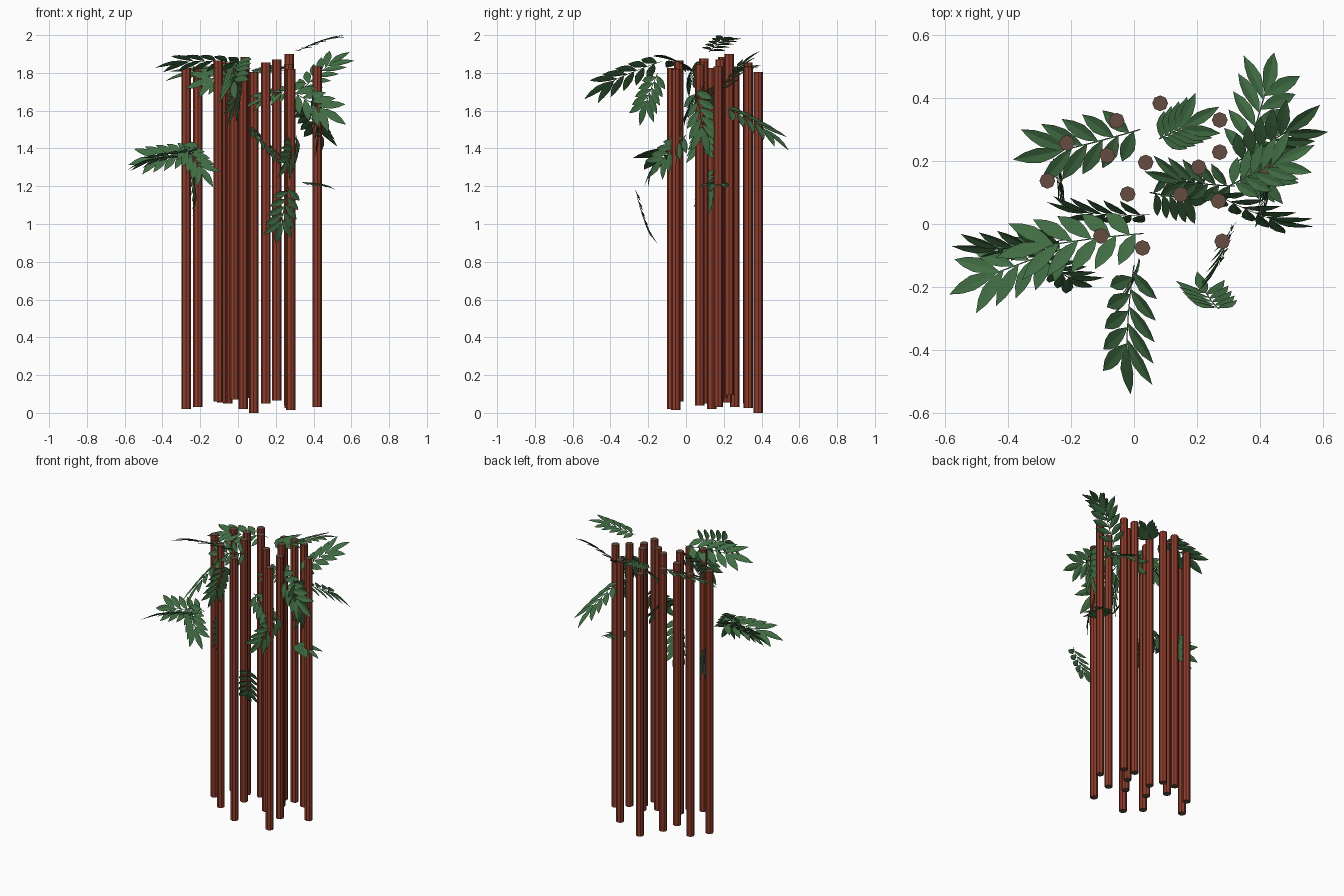
import bpy, bmesh, math
from mathutils import Vector

if "Cube" in bpy.data.objects:
    bpy.data.objects.remove(bpy.data.objects["Cube"])


def material(name, col):
    m = bpy.data.materials.new(name)
    m.diffuse_color = (*col, 1)
    m.use_nodes = True
    m.node_tree.nodes["Principled BSDF"].inputs["Base Color"].default_value = m.diffuse_color
    return m


RED = material("red_brown_cane", (0.27, 0.047, 0.025))
CUT = material("cut_end_brown", (0.13, 0.072, 0.052))
LEAF = material("leaf_green", (0.052, 0.15, 0.056))


def finish(bm, name, mats):
    me = bpy.data.meshes.new(name)
    bm.to_mesh(me)
    bm.free()
    for m in mats:
        me.materials.append(m)
    ob = bpy.data.objects.new(name, me)
    bpy.context.collection.objects.link(ob)
    return ob


# Canes all share one length; each is placed at x, y and lifted a little
CANE_LENGTH = 1.805
CANES = [
    (.083, .383, 0), (-.055, .328, .05), (.272, .33, .025), (-.213, .257, .03),
    (.272, .228, .095), (-.085, .218, .055), (.037, .195, .08), (.205, .18, .065),
    (-.275, .137, .02), (-.02, .095, .07), (.148, .094, .05), (.268, .073, .04),
    (-.105, -.038, .06), (.027, -.076, .02), (.28, -.055, .015), (.42, .17, .03),
]


def cane(name, x, y, lift):
    bm = bmesh.new()
    bmesh.ops.create_cone(bm, cap_ends=True, segments=8, radius1=.025,
                          radius2=.025, depth=CANE_LENGTH)
    bmesh.ops.translate(bm, verts=bm.verts, vec=(x, y, lift + CANE_LENGTH / 2))
    bm.normal_update()
    for f in bm.faces:
        f.material_index = 1 if abs(f.normal.z) > .5 else 0
    finish(bm, name, [RED, CUT])


for i, c in enumerate(CANES):
    cane(f"cane_{i}", *c)


# One folded, pointed leaflet: two halves meeting on a midrib
def leaflet(bm, base, along, normal, length, width):
    along = along.normalized()
    side = normal.cross(along).normalized()
    steps = [k / 4 for k in range(5)]
    mid = [bm.verts.new(base + along * length * t - normal * length * .08 * t * t)
           for t in steps]
    for s in (-1, 1):
        edge = []
        for m, t in zip(mid[:-1], steps):
            w = width / 2 * max(math.sin(math.pi * t), .05)
            edge.append(bm.verts.new(m.co + side * s * w + normal * w * .2))
        for k in range(4):
            q = [mid[k], mid[k + 1], edge[k]]
            if k < 3:
                q.insert(2, edge[k + 1])
            bm.faces.new(q if s < 0 else q[::-1])


# Frond: arched thin stem with paired leaflets and one at the tip
def frond(name, start, tip, roll, pairs=5):
    bm = bmesh.new()
    start, tip = Vector(start), Vector(tip)
    d = tip - start
    total = d.length
    d.normalize()
    size = min(max(total / .39, .85), 1.12)
    # Leaf plane faces up, then rolls about the stem
    right = d.cross(Vector((0, 0, 1))).normalized()
    up = right.cross(d)
    n = up * math.cos(math.radians(roll)) + right * math.sin(math.radians(roll))
    side = n.cross(d)
    leaf = .16 * size
    stem = total - leaf

    def point(t):
        u = t * stem / total
        return start + d * stem * t + n * .16 * total * u * (1 - u)

    # Stem as a slim ribbon
    rows = [[bm.verts.new(point(k / 5) + side * s * .002) for s in (-1, 1)]
            for k in range(6)]
    for a, b in zip(rows, rows[1:]):
        bm.faces.new([a[0], a[1], b[1], b[0]])
    # Leaflets get longer and lean forward toward the tip
    for k in range(pairs):
        t = .12 + .82 * k / (pairs - 1)
        for s in (-1, 1):
            ang = math.radians(58 - 22 * t) * s
            along = d * math.cos(ang) + side * math.sin(ang)
            leaflet(bm, point(t - .03 * s), along, n, leaf * (.6 + .35 * t), .045 * size)
    end = point(1)
    leaflet(bm, end, tip - end, n, (tip - end).length, .047 * size)
    finish(bm, name, [LEAF])


# Fronds: start, tip, roll in degrees
FRONDS = [
    # front
    ((0, -.13, 1.86), (-.02, -.545, 1.67), 38),
    ((.27, -.27, 1.2), (.2, -.16, .89), 212),
    ((.31, 0, 1.47), (.22, -.2, 1.25), -80),
    ((0, -.15, 1.8), (-.05, -.25, 1.52), -90),
    # left
    ((-.2, -.07, 1.38), (-.59, -.22, 1.3), 20),
    ((-.22, -.05, 1.38), (-.58, -.08, 1.32), -55),
    ((-.3, -.1, 1.43), (-.13, -.21, 1.2), 45),
    ((-.25, .15, 1.3), (-.23, .11, 1.04), -70),
    ((.03, -.03, 1.85), (-.44, -.1, 1.84), 25),
    ((.02, .3, 1.82), (-.385, .2, 1.77), -17),
    ((.05, .03, 1.82), (-.28, .06, 1.72), -65),
    # middle
    ((.08, .27, 1.8), (.27, .37, 1.84), 10),
    ((.05, .1, 1.52), (.24, .07, 1.3), 10),
    ((.32, .12, 1.72), (.03, .16, 1.62), -35),
    # right
    ((.35, .2, 1.62), (.45, .55, 1.4), 15),
    ((.3, .12, 1.91), (.57, .25, 2), -6),
    ((.33, .2, 1.7), (.588, .37, 1.92), 25),
    ((.25, .1, 1.72), (.57, -.02, 1.53), 65),
    ((.33, .17, 1.22), (.525, .13, 1.19), 0),
    ((.39, .05, 1.72), (.42, .12, 1.36), 75),
]
for i, f in enumerate(FRONDS):
    frond(f"frond_{i}", *f)
